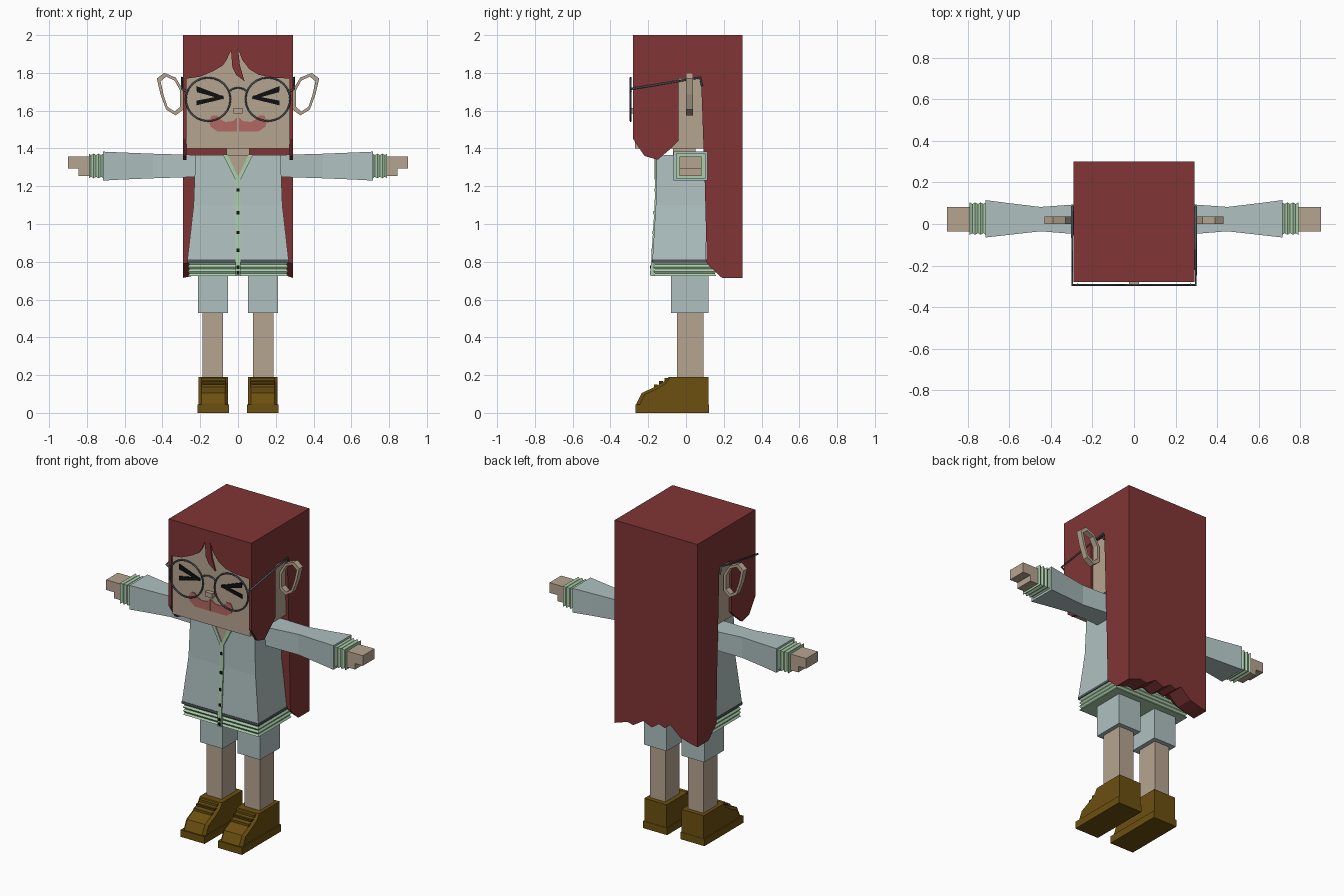
import bpy, bmesh, math

cube = bpy.data.objects.get("Cube")
if cube:
    bpy.data.objects.remove(cube, do_unlink=True)


def material(name, rgb):
    m = bpy.data.materials.new(name)
    m.use_nodes = True
    col = (*rgb, 1)
    m.diffuse_color = col
    m.node_tree.nodes["Principled BSDF"].inputs["Base Color"].default_value = col
    return m


HAIR = material("dark_red", (.22, .036, .036))
SKIN = material("beige", (.47, .375, .28))
CLOTH = material("pale_blue_grey", (.43, .53, .53))
TRIM = material("pale_green", (.41, .62, .41))
SLATE = material("slate_grey", (.085, .1, .115))
SHOE = material("mustard_brown", (.15, .08, .005))
LACE = material("deep_brown", (.07, .04, .004))
ROSE = material("rose", (.45, .14, .125))
BLACK = material("black", (.005, .005, .005))


def loft(name, rings, mat, mirror=False, closed=False):
    """Skin equal-length rings; cap the ends, or join last to first if closed."""
    bm = bmesh.new()
    loops = [[bm.verts.new(p) for p in r] for r in rings]
    n = len(loops[0])
    for a, b in zip(loops, loops[1:] + (loops[:1] if closed else [])):
        for i in range(n):
            j = (i + 1) % n
            bm.faces.new((a[i], a[j], b[j], b[i]))
    if not closed:
        bm.faces.new(loops[0])
        bm.faces.new(loops[-1])
    bmesh.ops.recalc_face_normals(bm, faces=bm.faces[:])
    me = bpy.data.meshes.new(name)
    bm.to_mesh(me)
    bm.free()
    me.materials.append(mat)
    ob = bpy.data.objects.new(name, me)
    bpy.context.collection.objects.link(ob)
    if mirror:
        mod = ob.modifiers.new("Mirror", 'MIRROR')
        mod.use_mirror_merge = False
    return ob


def rect_z(z, x0, x1, y0, y1):
    return [(x0, y0, z), (x1, y0, z), (x1, y1, z), (x0, y1, z)]


def rect_x(x, y0, y1, z0, z1):
    return [(x, y0, z0), (x, y1, z0), (x, y1, z1), (x, y0, z1)]


def box(name, x, y, z, mat, mirror=False):
    return loft(name, [rect_z(h, *x, *y) for h in z], mat, mirror)


def prism_y(name, pts, y0, y1, mat, mirror=False):
    return loft(name, [[(x, y, z) for x, z in pts] for y in (y0, y1)], mat, mirror)


def prism_x(name, pts, x0, x1, mat, mirror=False):
    return loft(name, [[(x, y, z) for y, z in pts] for x in (x0, x1)], mat, mirror)


def tube(name, pts, r, mat, cyclic=False):
    cu = bpy.data.curves.new(name, 'CURVE')
    cu.dimensions = '3D'
    cu.bevel_depth = r
    cu.bevel_resolution = 1
    cu.use_fill_caps = True
    sp = cu.splines.new('POLY')
    sp.points.add(len(pts) - 1)
    for p, co in zip(sp.points, pts):
        p.co = (*co, 1)
    sp.use_cyclic_u = cyclic
    cu.materials.append(mat)
    ob = bpy.data.objects.new(name, cu)
    bpy.context.collection.objects.link(ob)


# Head and neck
box("head", (-.272, .272), (-.27, .1), (1.4, 1.96), SKIN)
box("neck", (-.06, .06), (-.07, .05), (1.3, 1.41), SKIN)
box("nose", (-.025, .025), (-.295, -.265), (1.585, 1.615), SKIN)

# Hair: cap, fringe, side locks and long back
box("hair_cap", (-.29, .29), (-.28, .08), (1.95, 2), HAIR)
fringe = [(-.272, 1.95), (-.272, 1.77), (-.2, 1.78), (-.13, 1.81), (-.08, 1.84),
          (-.06, 1.87), (-.037, 1.92), (-.03, 1.83), (-.01, 1.79), (.035, 1.755),
          (.01, 1.84), (0, 1.93), (.022, 1.87), (.06, 1.82), (.11, 1.79),
          (.18, 1.775), (.272, 1.77), (.272, 1.95)]
prism_y("hair_fringe", fringe, -.28, -.265, HAIR)
lock = [(-.28, 1.95), (-.28, 1.45), (-.22, 1.36), (-.15, 1.34), (-.08, 1.4),
        (-.04, 1.44), (-.04, 1.77), (.08, 1.77), (.08, 1.95)]
prism_x("hair_side_locks", lock, .272, .29, HAIR, mirror=True)
wave = [(-.29, 0), (-.24, .01), (-.17, .03), (-.1, .09), (-.06, .06), (-.02, .075),
        (.03, .04), (.09, .065), (.16, .02), (.2, .03), (.29, 0)]
back = [(x, [(x, .08, 2), (x, .08, 1.77), (x, .1, 1.2), (x, .11, .79 + h),
             (x, .19, .715 + h), (x, .3, .715 + h), (x, .3, 2)]) for x, h in wave]
loft("hair_back", [ring for x, ring in back], HAIR)

# Ears: open faceted hoops
ear = [(.43, 1.77), (.39, 1.8), (.33, 1.775), (.29, 1.71),
       (.29, 1.605), (.33, 1.575), (.38, 1.605), (.41, 1.685)]
cx, cz = .352, 1.69
inner = [(cx + (x - cx) * .74, cz + (z - cz) * .82) for x, z in ear]
loft("ears", [[(x, y, z) for x, z in pts] for pts, y in
              ((ear, 0), (ear, .037), (inner, .037), (inner, 0))],
     SKIN, mirror=True, closed=True)

# Squeezed-shut eyes and mouth plates
prism_y("eye_upper_strokes", [(.22, 1.73), (.218, 1.698), (.078, 1.66), (.075, 1.675)],
        -.277, -.269, BLACK, mirror=True)
prism_y("eye_lower_strokes", [(.22, 1.628), (.22, 1.653), (.08, 1.68), (.073, 1.664)],
        -.276, -.269, BLACK, mirror=True)
mouth = [(.004, 1.49), (.11, 1.49), (.145, 1.515), (.155, 1.545), (.138, 1.575),
         (.11, 1.575), (.1, 1.557), (.065, 1.54), (.025, 1.545), (.004, 1.565)]
prism_y("mouth", mouth, -.274, -.269, ROSE, mirror=True)

# Glasses
G = -.293
for side, s in (("left", 1), ("right", -1)):
    rim = [(s * .158 + .118 * math.cos(a * math.tau / 24), G,
            1.66 + .115 * math.sin(a * math.tau / 24)) for a in range(24)]
    tube(side + "_rim", rim, .005, SLATE, cyclic=True)
    tube(side + "_temple", [(s * .27, G, 1.7), (s * .297, G, 1.715),
                            (s * .297, .075, 1.775), (s * .297, .085, 1.73)], .006, SLATE)
tube("glasses_bridge", [(-.05, G, 1.7), (-.03, G, 1.715), (0, G, 1.722),
                        (.03, G, 1.715), (.05, G, 1.7)], .005, SLATE)

# Jacket body, hem and neckline
profile = [(.81, .268, -.178), (1.1, .235, -.16), (1.365, .225, -.155)]


def front_y(z):
    (z0, _, y0), (z1, _, y1) = profile[:2] if z < profile[1][0] else profile[1:]
    return y0 + (y1 - y0) * (z - z0) / (z1 - z0)


loft("jacket_body", [rect_z(z, -w, w, y, .105) for z, w, y in profile], CLOTH)
box("jacket_waist_band", (-.27, .27), (-.18, .11), (.797, .812), SLATE)
hem = []
for i in range(7):
    d = .008 * (i % 2)
    hem.append(rect_z(.725 + i * .012, -.265 + d, .265 - d, -.173 + d, .16 - d))
loft("jacket_hem", hem, TRIM)
prism_y("chest", [(-.06, 1.366), (.06, 1.366), (0, 1.245)], -.16, -.15, SKIN)
prism_y("neckline_trim", [(.055, 1.367), (.08, 1.367), (.014, 1.235), (0, 1.235), (0, 1.25)],
        -.166, -.15, TRIM, mirror=True)
loft("placket", [rect_z(z, -.013, .013, front_y(z) - .006, front_y(z) + .01)
                 for z in (.725, 1.1, 1.245)], TRIM)
for i, z in enumerate((1.18, 1.06, .955, .86, .77, .742)):
    y = front_y(z) - .009
    box(f"button_{i + 1}", (-.008, .008), (y, y + .01), (z - .009, z + .009), BLACK)

# Sleeves, ribbed cuffs and blocky hands
sleeve = [(.2, -.055, .1, 1.25, 1.365), (.45, -.035, .082, 1.242, 1.372),
          (.6, -.052, .1, 1.236, 1.378), (.715, -.065, .115, 1.23, 1.383)]
loft("sleeves", [rect_x(*s) for s in sleeve], CLOTH, mirror=True)
cuff = []
for i in range(7):
    d = .008 * (i % 2)
    cuff.append(rect_x(.712 + i * .013, -.052 + d, .104 - d, 1.242 + d, 1.373 - d))
loft("cuffs", cuff, TRIM, mirror=True)
hand = [(.78, 1.255), (.845, 1.255), (.845, 1.293), (.9, 1.293), (.9, 1.357), (.78, 1.357)]
prism_y("hands", hand, -.035, .082, SKIN, mirror=True)

# Shorts and legs
box("shorts", (.052, .212), (-.08, .12), (.53, .76), CLOTH, mirror=True)
box("legs", (.08, .187), (-.048, .092), (.15, .56), SKIN, mirror=True)

# Shoes with soles and laces
upper = [(.12, .03), (.12, .19), (-.09, .19), (-.115, .168), (-.17, .135),
         (-.235, .105), (-.262, .05), (-.262, .03)]
shoe = []
for x, k in ((.052, .93), (.068, 1), (.192, 1), (.208, .93)):
    shoe.append([(x, y * k if y < 0 else y, z * k if y < -.1 else z) for y, z in upper])
loft("shoes", shoe, SHOE, mirror=True)
box("soles", (.047, .215), (-.267, .122), (0, .045), SHOE, mirror=True)
for i, (y, z) in enumerate(((-.105, .18), (-.132, .162), (-.16, .145))):
    box(f"laces_{i + 1}", (.066, .194), (y - .01, y + .01), (z - .008, z + .006),
        LACE if i == 1 else SHOE, mirror=True)
